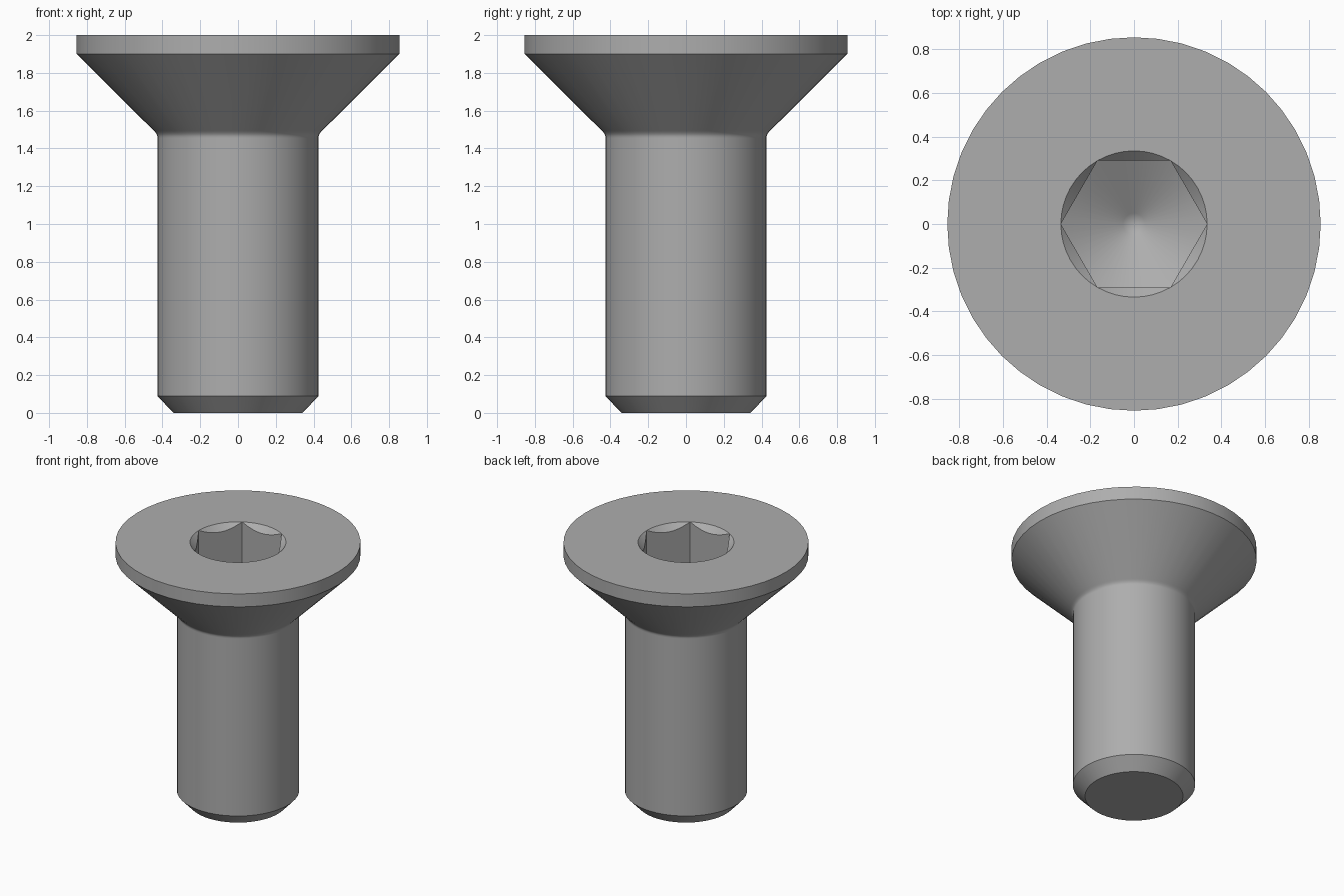
import bpy
import bmesh
import math

cube = bpy.data.objects.get("Cube")
if cube:
    bpy.data.objects.remove(cube, do_unlink=True)

SIDES = 48          # multiple of six, so the socket corners fall on vertices
TOP = 2.0
SOCKET_R = 0.335    # corner radius of the hexagon
SOCKET_FLOOR = 1.64
DRILL_SLOPE = math.tan(math.radians(30))

steel = bpy.data.materials.new("steel grey")
steel.use_nodes = True
colour = (0.42, 0.42, 0.42, 1)
steel.diffuse_color = colour
steel.node_tree.nodes["Principled BSDF"].inputs["Base Color"].default_value = colour


def hexagon(angle):
    """Radius of the hexagon at an angle, with corners on the x axis."""
    sixth = math.pi / 3
    return SOCKET_R * math.cos(sixth / 2) / math.cos(angle % sixth - sixth / 2)


def circle(radius, z):
    return lambda angle: (radius, z)


def chamfer_edge(angle):
    r = hexagon(angle)
    return r, TOP - (SOCKET_R - r)


def floor_edge(angle):
    r = hexagon(angle)
    return r, SOCKET_FLOOR - (SOCKET_R - r) * DRILL_SLOPE


# Outside: chamfered tip, shank, small fillet, countersunk head, rim
outside = [(0.342, 0), (0.427, 0.09), (0.427, 1.455), (0.427, 1.465),
           (0.431, 1.476), (0.439, 1.487), (0.447, 1.495),
           (0.855, 1.9), (0.855, TOP)]
rings = [circle(r, z) for r, z in outside]

# Socket: countersink, hexagonal walls, drilled cone
rings += [circle(SOCKET_R, TOP), chamfer_edge, floor_edge,
          circle(0.05, SOCKET_FLOOR - (SOCKET_R - 0.05) * DRILL_SLOPE)]

bm = bmesh.new()
loops = []
for ring in rings:
    loop = []
    for i in range(SIDES):
        a = math.tau * i / SIDES
        r, z = ring(a)
        loop.append(bm.verts.new((r * math.cos(a), r * math.sin(a), z)))
    loops.append(loop)

for low, high in zip(loops, loops[1:]):
    for i in range(SIDES):
        j = (i + 1) % SIDES
        bm.faces.new((low[i], low[j], high[j], high[i]))

# Flat end of the shank and bottom of the drilled cone
bm.faces.new(loops[0][::-1])
tip = bm.verts.new((0, 0, SOCKET_FLOOR - SOCKET_R * DRILL_SLOPE))
last = loops[-1]
for i in range(SIDES):
    bm.faces.new((last[i], last[(i + 1) % SIDES], tip))

# The countersink closes to nothing at the hexagon corners
bmesh.ops.remove_doubles(bm, verts=bm.verts, dist=0.0001)
bmesh.ops.recalc_face_normals(bm, faces=bm.faces)

mesh = bpy.data.meshes.new("countersunk_screw")
bm.to_mesh(mesh)
bm.free()
mesh.materials.append(steel)
screw = bpy.data.objects.new("countersunk_screw", mesh)
bpy.context.collection.objects.link(screw)

bpy.ops.object.select_all(action="DESELECT")
screw.select_set(True)
bpy.context.view_layer.objects.active = screw
bpy.ops.object.shade_smooth_by_angle(angle=math.radians(30))
